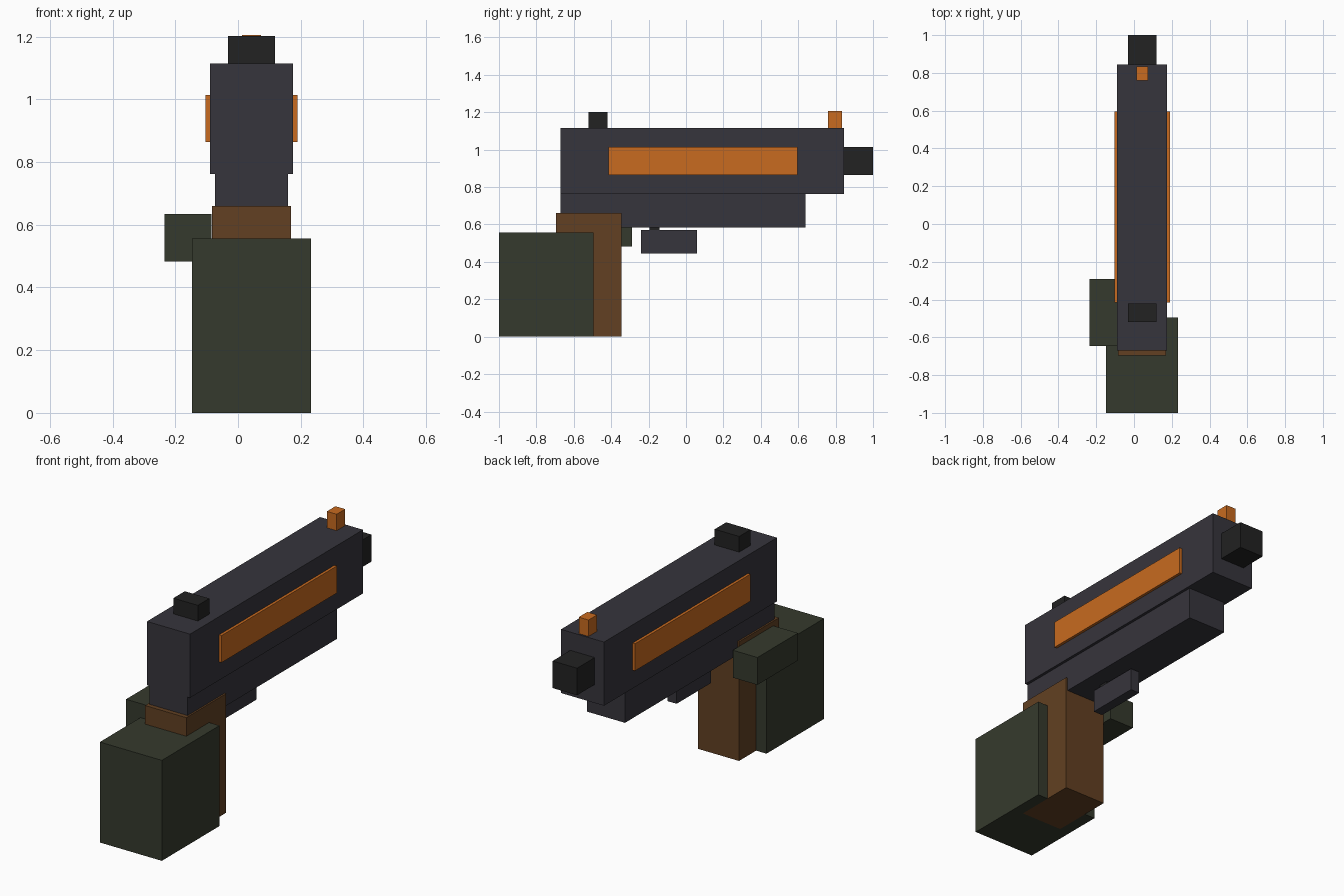
import bpy

if "Cube" in bpy.data.objects:
    bpy.data.objects.remove(bpy.data.objects["Cube"])


def material(name, rgb):
    mat = bpy.data.materials.new(name)
    mat.diffuse_color = (*rgb, 1.0)
    mat.use_nodes = True
    mat.node_tree.nodes["Principled BSDF"].inputs["Base Color"].default_value = mat.diffuse_color
    return mat


gunmetal = material("gunmetal", (0.037, 0.035, 0.045))
black = material("black", (0.016, 0.016, 0.016))
orange = material("orange", (0.58, 0.145, 0.014))
brown = material("brown", (0.122, 0.051, 0.016))
green = material("dark green", (0.036, 0.042, 0.026))


def box(name, mat, x, y, z):
    """Axis-aligned box from (min, max) ranges."""
    bpy.ops.mesh.primitive_cube_add(
        size=1, location=[(a + b) / 2 for a, b in (x, y, z)])
    obj = bpy.context.object
    obj.name = name
    obj.scale = [b - a for a, b in (x, y, z)]
    bpy.ops.object.transform_apply(location=False, rotation=False, scale=True)
    obj.data.materials.append(mat)
    return obj


MID = 0.043  # the weapon's centre line in x


def centred(name, mat, width, y, z):
    return box(name, mat, (MID - width / 2, MID + width / 2), y, z)


# Body
centred("slide", gunmetal, 0.264, (-0.67, 0.845), (0.762, 1.115))
centred("lower_frame", gunmetal, 0.234, (-0.67, 0.64), (0.585, 0.762))
centred("muzzle", black, 0.15, (0.845, 1.0), (0.864, 1.014))

# Sights
centred("rear_sight", black, 0.15, (-0.52, -0.42), (1.115, 1.202))
centred("front_sight", orange, 0.06, (0.76, 0.835), (1.115, 1.206))

# Side stripes, one on each side of the slide
for side, name in ((-1, "left_stripe"), (1, "right_stripe")):
    xs = sorted((MID + side * 0.128, MID + side * 0.147))
    box(name, orange, xs, (-0.415, 0.595), (0.864, 1.014))

# Trigger and its guard
centred("trigger", black, 0.045, (-0.195, -0.143), (0.48, 0.59))
centred("trigger_guard", gunmetal, 0.055, (-0.24, 0.06), (0.445, 0.57))

# Grip
centred("grip", brown, 0.253, (-0.695, -0.345), (0.0, 0.66))

# Gloved hand holding the grip
box("hand", green, (-0.147, 0.233), (-1.0, -0.495), (0.0, 0.557))
box("thumb", green, (-0.235, -0.084), (-0.645, -0.29), (0.483, 0.635))
